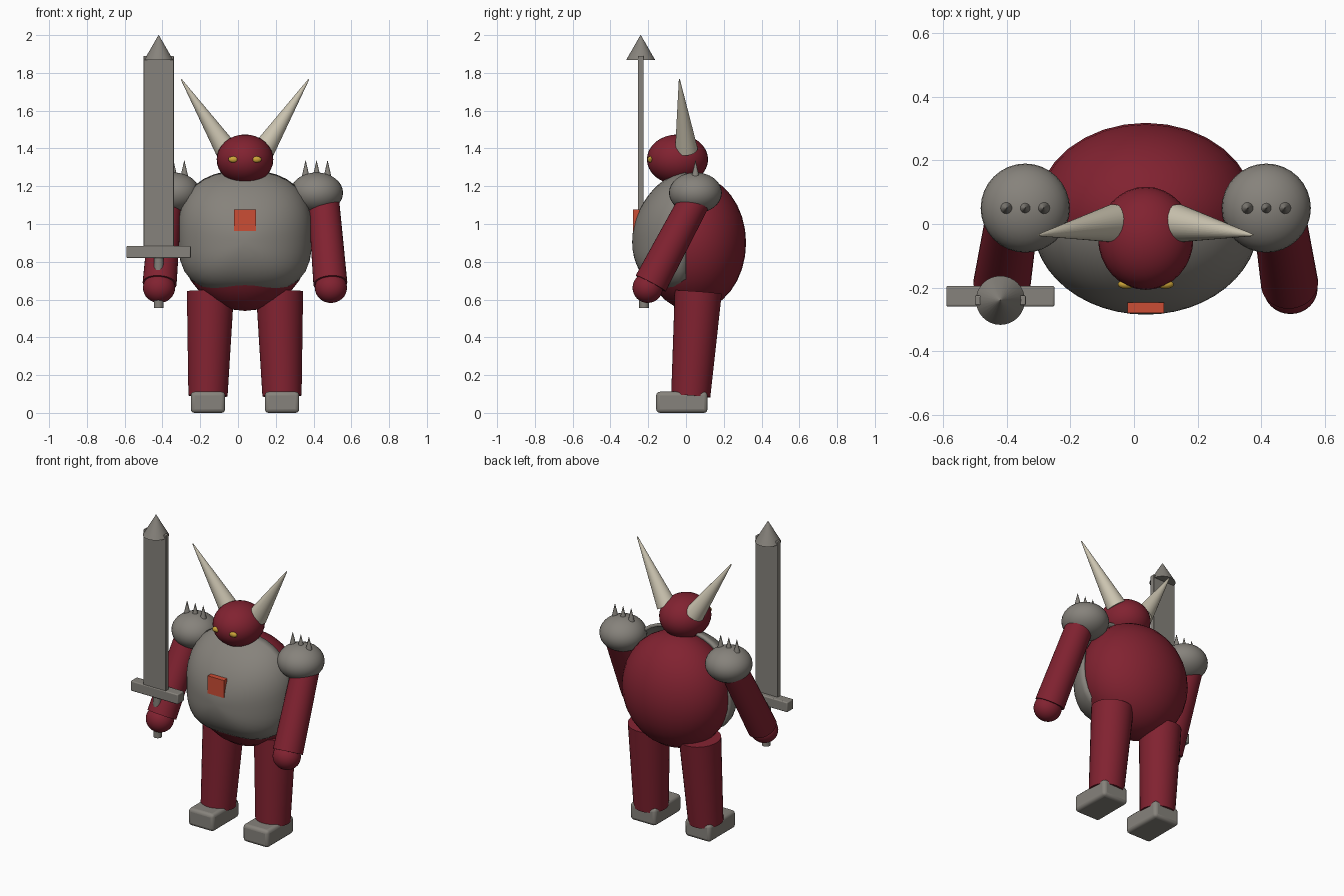
import bpy
import bmesh
from math import pi, radians
from mathutils import Vector, Matrix

if "Cube" in bpy.data.objects:
    bpy.data.objects.remove(bpy.data.objects["Cube"], do_unlink=True)

CX = 0.037  # centre line of the figure


def material(name, rgb):
    mat = bpy.data.materials.new(name)
    mat.use_nodes = True
    mat.diffuse_color = (*rgb, 1)
    mat.node_tree.nodes["Principled BSDF"].inputs["Base Color"].default_value = (*rgb, 1)
    return mat


RED = material("dark red", (0.22, 0.016, 0.03))
STEEL = material("steel grey", (0.24, 0.225, 0.2))
BONE = material("bone", (0.62, 0.57, 0.45))
ORANGE = material("orange red", (0.6, 0.075, 0.035))
YELLOW = material("yellow", (0.6, 0.37, 0.04))


def finish(name, bm, mat):
    mesh = bpy.data.meshes.new(name)
    bm.to_mesh(mesh)
    bm.free()
    mesh.materials.append(mat)
    obj = bpy.data.objects.new(name, mesh)
    bpy.context.collection.objects.link(obj)
    bpy.ops.object.select_all(action='DESELECT')
    obj.select_set(True)
    bpy.context.view_layer.objects.active = obj
    bpy.ops.object.shade_smooth_by_angle(angle=radians(40))
    return obj


def ball(name, centre, radii, mat, segments=32):
    bm = bmesh.new()
    bmesh.ops.create_uvsphere(bm, u_segments=segments, v_segments=segments // 2, radius=1)
    bmesh.ops.scale(bm, vec=radii, verts=bm.verts)
    bmesh.ops.translate(bm, vec=centre, verts=bm.verts)
    return finish(name, bm, mat)


def taper(name, start, end, r1, r2, mat, segments=32):
    """Cylinder or cone running from start to end."""
    a, b = Vector(start), Vector(end)
    turn = (b - a).to_track_quat('Z', 'Y').to_matrix().to_4x4()
    bm = bmesh.new()
    bmesh.ops.create_cone(bm, cap_ends=True, segments=segments, radius1=r1, radius2=r2,
                          depth=(b - a).length, matrix=Matrix.Translation((a + b) / 2) @ turn)
    return finish(name, bm, mat)


def box(name, centre, size, mat, bevel=0.0):
    bm = bmesh.new()
    bmesh.ops.create_cube(bm, size=1)
    bmesh.ops.scale(bm, vec=size, verts=bm.verts)
    bmesh.ops.translate(bm, vec=centre, verts=bm.verts)
    obj = finish(name, bm, mat)
    if bevel:
        mod = obj.modifiers.new("rounded edges", 'BEVEL')
        mod.width, mod.segments = bevel, 3
    return obj


# Torso and head
ball("body", (CX, 0.04, 0.9), (0.345, 0.278, 0.36), RED)
ball("head", (CX, -0.045, 1.342), (0.15, 0.162, 0.132), RED)


# Breastplate: front half shell, squarer towards the bottom
def breastplate():
    bm = bmesh.new()
    bmesh.ops.create_uvsphere(bm, u_segments=40, v_segments=24, radius=1,
                              matrix=Matrix.Rotation(pi / 2, 4, 'X'))
    back = [v for v in bm.verts if v.co.y > 0.001]
    bmesh.ops.delete(bm, geom=back, context='VERTS')
    for v in bm.verts:
        x, y, z = v.co
        ring = (x * x + z * z) ** 0.5
        power = 2.4 if z > 0 else 3.2
        if ring > 0.001:
            grow = ring / (abs(x) ** power + abs(z) ** power) ** (1 / power)
            x, z = x * grow, z * grow
        v.co = (CX + 0.355 * x, 0.285 * y, 0.965 + 0.06 * y + 0.32 * z)
    obj = finish("breastplate", bm, STEEL)
    mod = obj.modifiers.new("plate thickness", 'SOLIDIFY')
    mod.thickness, mod.offset = 0.02, -1


breastplate()
box("chest_emblem", (CX, -0.263, 1.02), (0.116, 0.034, 0.114), ORANGE)

# Paired parts
for side, label in ((1, "left"), (-1, "right")):
    def at(x, y, z):
        return (CX + side * x, y, z)

    ball(f"{label}_eye", at(0.061, -0.19, 1.342), (0.027, 0.014, 0.017), YELLOW, 16)
    taper(f"{label}_horn", at(0.1, 0.002, 1.395), at(0.337, -0.035, 1.765), 0.06, 0.003, BONE)

    taper(f"{label}_arm", at(0.415, 0.055, 1.14), at(0.452, -0.187, 0.685), 0.082, 0.09, RED)
    ball(f"{label}_hand", at(0.455, -0.203, 0.662), (0.085, 0.08, 0.08), RED)
    ball(f"{label}_shoulder_guard", at(0.379, 0.05, 1.165), (0.14, 0.14, 0.108), STEEL)
    for i in (-1, 0, 1):
        x = 0.379 + i * 0.058
        taper(f"{label}_shoulder_spike_{i + 2}", at(x, 0.05, 1.235),
              at(x, 0.05, 1.335), 0.024, 0.001, STEEL, 16)

    taper(f"{label}_leg", at(0.196, 0.025, 0.09), at(0.183, 0.065, 0.64), 0.104, 0.125, RED)
    box(f"{label}_foot", at(0.196, -0.022, 0.056), (0.182, 0.272, 0.112), STEEL, 0.02)

# Sword held upright in the right hand
SX, SY = -0.42, -0.235
taper("sword_grip", (SX, SY + 0.013, 0.555), (SX, SY + 0.01, 0.85), 0.026, 0.026, STEEL)
box("sword_guard", (SX, SY + 0.008, 0.852), (0.34, 0.065, 0.064), STEEL, 0.006)
box("sword_blade", (SX, SY - 0.005, 1.37), (0.16, 0.03, 1.04), STEEL, 0.004)
taper("sword_tip", (SX, SY - 0.005, 1.868), (SX, SY - 0.005, 2.0), 0.077, 0.001, STEEL)
